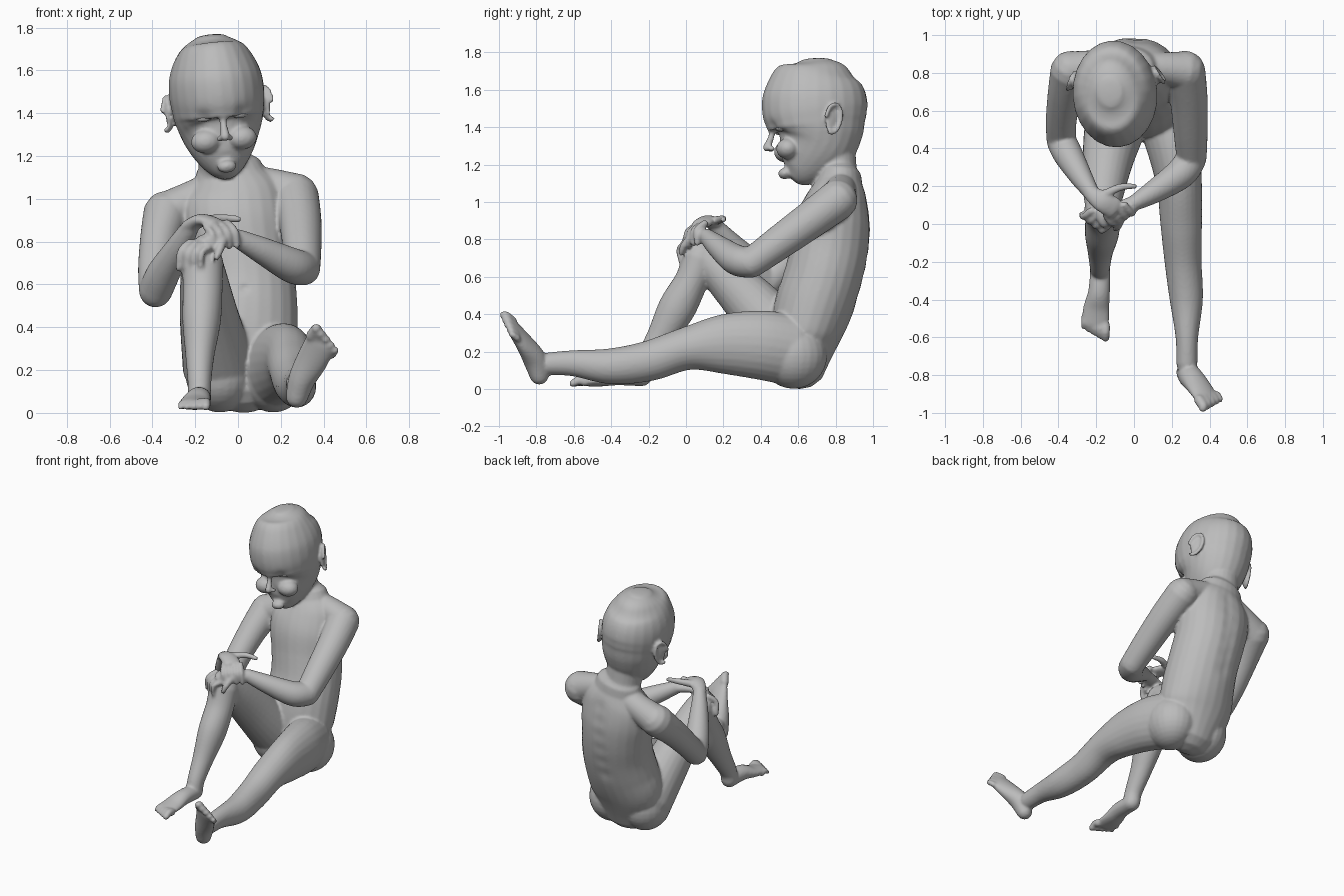
import bpy, bmesh, math
from mathutils import Vector as V, Matrix as M

if "Cube" in bpy.data.objects:
    bpy.data.objects.remove(bpy.data.objects["Cube"])

bm = bmesh.new()
SEG = 24


def lerp(a, b, t):
    return [p + (q - p) * t for p, q in zip(a, b)]


def spline(pts, n=6):
    """Catmull-Rom through rows of x, y, z, radius_a, radius_b."""
    if len(pts) == 2:
        return [lerp(pts[0], pts[1], i / n) for i in range(n + 1)]
    p = [pts[0]] + list(pts) + [pts[-1]]
    out = []
    for k in range(1, len(p) - 2):
        for i in range(n):
            t = i / n
            out.append([.5 * (2 * b + (c - a) * t + (2 * a - 5 * b + 4 * c - d) * t * t
                              + (3 * b - a - 3 * c + d) * t ** 3)
                        for a, b, c, d in zip(*p[k - 1:k + 3])])
    return out + [list(pts[-1])]


def tube(pts, side=(1, 0, 0), m=M(), cap=1.0):
    """Round-ended tube with elliptical sections; radius_a lies along side."""
    rows = spline([tuple(q) + ((q[3],) if len(q) == 4 else ()) for q in pts])
    first, last = V(rows[0][:3]), V(rows[-1][:3])
    t0 = (V(rows[1][:3]) - first).normalized()
    t1 = (last - V(rows[-2][:3])).normalized()
    rings = []

    def add(c, t, a, b):
        u = V(side)
        u = (u - t * u.dot(t)).normalized()
        w = t.cross(u)
        rings.append([bm.verts.new(m @ (c + u * a * math.cos(s) + w * b * math.sin(s)))
                      for s in (2 * math.pi * i / SEG for i in range(SEG))])

    angles = [math.radians(d) for d in (80, 55, 28)]
    for f in angles:
        r = rows[0]
        add(first - t0 * cap * min(r[3:]) * math.sin(f), t0, r[3] * math.cos(f), r[4] * math.cos(f))
    for i, r in enumerate(rows):
        t = V(rows[min(i + 1, len(rows) - 1)][:3]) - V(rows[max(i - 1, 0)][:3])
        add(V(r[:3]), t.normalized(), r[3], r[4])
    for f in reversed(angles):
        r = rows[-1]
        add(last + t1 * cap * min(r[3:]) * math.sin(f), t1, r[3] * math.cos(f), r[4] * math.cos(f))
    for r, q in zip(rings, rings[1:]):
        for i in range(SEG):
            j = (i + 1) % SEG
            bm.faces.new((r[i], r[j], q[j], q[i]))
    bm.faces.new(rings[0][::-1])
    bm.faces.new(rings[-1])


def blob(c, s, m=M(), rot=M()):
    bmesh.ops.create_uvsphere(bm, u_segments=24, v_segments=16, radius=1,
                              matrix=m @ M.Translation(c) @ rot @ M.Diagonal((*s, 1)))


def digits(k0, k1, e0, e1, r0, r1, lift, n):
    """Row of fingers or toes from a knuckle line to a tip line."""
    for i in range(n):
        t = i / (n - 1)
        a, b = V(lerp(k0, k1, t)), V(lerp(e0, e1, t))
        mid = (a + b) / 2 + V(lift)
        r = r0 + (r1 - r0) * t
        tube([(*a, r * 1.1), (*mid, r), (*b, r * .85)], side=(.3, .5, .81))


# torso, neck and shoulders
tube([(.03, .61, .15, .2, .15), (.02, .64, .3, .255, .19), (.03, .685, .45, .25, .21),
      (.03, .735, .6, .24, .21), (.01, .77, .75, .24, .21), (-.01, .79, .9, .25, .2),
      (-.02, .81, 1.02, .23, .165), (-.035, .82, 1.1, .17, .125)])
tube([(-.04, .82, 1.05, .15, .12), (-.06, .8, 1.16, .125, .115), (-.08, .79, 1.3, .12, .115)])
tube([(-.03, .83, 1.08, .09), (.14, .825, 1.06, .085), (.27, .81, 1.015, .105)], side=(0, 1, 0))
tube([(-.05, .83, 1.07, .09), (-.2, .83, 1.0, .09), (-.33, .81, .93, .105)], side=(0, 1, 0))

# buttocks and thighs
for x in (-.085, .165):
    blob((x, .575, .18), (.16, .18, .178))
tube([(-.09, .56, .22, .17), (-.135, .36, .45, .138, .145), (-.16, .18, .63, .11), (-.165, .1, .70, .095)])

# bent shin and foot
tube([(-.165, .08, .70, .098), (-.165, .03, .58, .093, .09), (-.17, -.05, .43, .09, .1),
      (-.178, -.14, .27, .068, .075), (-.18, -.22, .14, .055, .06), (-.18, -.24, .07, .055, .06)])
tube([(-.178, -.235, .065, .053, .05), (-.185, -.36, .07, .058, .05), (-.2, -.45, .05, .07, .036),
      (-.205, -.53, .04, .074, .026)])
digits((-.152, -.54, .04), (-.262, -.49, .033), (-.15, -.605, .03), (-.268, -.545, .027),
       .024, .016, (0, 0, .012), 5)

# straight leg and raised foot
tube([(.165, .56, .21, .15, .19), (.21, .4, .235, .14, .185), (.24, .2, .24, .12, .16),
      (.25, 0, .215, .11, .115), (.26, -.2, .15, .098, .108), (.277, -.4, .122, .088, .096),
      (.28, -.6, .138, .06, .07), (.28, -.74, .135, .056, .06)])
tube([(.275, -.785, .075, .052, .052), (.3, -.81, .16, .064, .062), (.345, -.865, .245, .074, .045),
      (.385, -.925, .325, .075, .028)], side=(.8, 0, -.55))
digits((.345, -.93, .36), (.44, -.9, .27), (.365, -.975, .395), (.452, -.935, .29),
       .026, .016, (.01, -.01, .012), 5)

# arms
tube([(.27, .81, 1.01, .108), (.29, .66, .90, .1), (.3, .48, .77, .09), (.305, .35, .675, .08)])
tube([(.305, .35, .675, .08), (.25, .27, .69, .082), (.12, .18, .755, .064), (0, .11, .815, .044, .042)],
     side=(0, 0, 1))
tube([(-.335, .81, .93, .108), (-.365, .69, .82, .092), (-.385, .55, .68, .082), (-.385, .44, .57, .078)])
tube([(-.385, .44, .57, .078), (-.35, .37, .65, .078), (-.28, .25, .77, .06), (-.225, .165, .865, .042)])

# upper hand resting over the wrist
tube([(-.23, .165, .87, .042, .034), (-.17, .12, .90, .055, .03), (-.105, .085, .885, .058, .026)],
     side=(.6, .8, 0))
digits((-.05, .10, .885), (-.15, .045, .87), (-.005, .06, .78), (-.115, .005, .765),
       .018, .016, (.012, -.022, .015), 4)
tube([(-.15, .16, .9, .024), (-.07, .195, .91, .02), (.005, .2, .905, .014)])

# lower hand draped over the knee
tube([(.0, .11, .815, .042, .036), (-.09, .06, .82, .055, .032), (-.17, .035, .80, .06, .028)],
     side=(-.4, .8, 0))
digits((-.225, .07, .795), (-.135, -.01, .775), (-.278, .05, .675), (-.175, -.025, .675),
       .018, .016, (-.015, -.02, .02), 4)
tube([(-.07, .03, .81, .024), (-.085, -.012, .765, .02), (-.1, -.025, .725, .015)])

# skull and jaw, tilted as one
HC = V((-.095, .69, 1.45))
HM = (M.Translation(HC) @ M.Rotation(math.radians(4), 4, 'Z')
      @ M.Rotation(math.radians(-6), 4, 'Y') @ M.Translation(-HC))
CX = HC.x
skull = [(1.13, .515, .62, .045), (1.16, .492, .70, .09), (1.22, .478, .80, .138), (1.3, .468, .9, .182),
         (1.37, .452, .945, .207), (1.43, .425, .965, .217), (1.5, .406, .972, .223),
         (1.58, .415, .965, .215), (1.66, .455, .93, .183), (1.72, .525, .875, .135), (1.755, .61, .79, .075)]
tube([(CX, (f + b) / 2, z, w, (b - f) / 2) for z, f, b, w in skull], m=HM, cap=.2)

# nose, lips, chin and cheeks
tube([(CX, .462, 1.375, .016), (CX, .448, 1.33, .018), (CX, .43, 1.29, .022)], m=HM)
blob((CX, .475, 1.218), (.052, .02, .011), HM)
blob((CX, .478, 1.198), (.042, .02, .012), HM)
blob((CX, .525, 1.15), (.045, .035, .03), HM)
for s in (-1, 1):
    blob((CX + s * .024, .455, 1.282), (.016, .02, .014), HM)
    blob((CX + s * .085, .535, 1.275), (.07, .06, .055), HM)
    # ears: a thin shell with a raised rim
    turn = M.Rotation(s * math.radians(28), 4, 'Z') @ M.Rotation(math.radians(-10), 4, 'X')
    place = HM @ M.Translation((CX + s * .222, .765, 1.42)) @ turn
    blob((0, 0, 0), (.014, .042, .075), place)
    rim = [(s * .016, .047 * math.cos(a) - .002, .08 * math.sin(a) + .008 * math.cos(a), .0115)
           for a in (math.radians(d) for d in range(-110, 171, 35))]
    tube(rim, m=place)

# fuse every part into one smooth skin
bmesh.ops.recalc_face_normals(bm, faces=bm.faces)
raw = bpy.data.meshes.new("raw")
bm.to_mesh(raw)
bm.free()
body = bpy.data.objects.new("body", raw)
bpy.context.collection.objects.link(body)


def bake():
    """Replace the mesh by its modified result."""
    old = body.data
    new = bpy.data.meshes.new_from_object(body.evaluated_get(bpy.context.evaluated_depsgraph_get()))
    body.modifiers.clear()
    body.data = new
    bpy.data.meshes.remove(old)
    return new


rem = body.modifiers.new("fuse", 'REMESH')
rem.mode, rem.voxel_size = 'VOXEL', .0095
skin = bake()

# keep only the outer shell
sb = bmesh.new()
sb.from_mesh(skin)
stack = [max(sb.verts, key=lambda v: v.co.z)]
seen = set(stack)
while stack:
    for e in stack.pop().link_edges:
        for v in e.verts:
            if v not in seen:
                seen.add(v)
                stack.append(v)
bmesh.ops.delete(sb, geom=[v for v in sb.verts if v not in seen], context='VERTS')
sb.to_mesh(skin)
sb.free()
smo = body.modifiers.new("soften", 'SMOOTH')
smo.factor, smo.iterations = .5, 4
count = 2 * len(skin.polygons)
if count > 200000:
    body.modifiers.new("thin", 'DECIMATE').ratio = 180000 / count
skin = bake()
skin.name = "body"

# soft dents: eye sockets, spine furrow, navel
dents = [(HM @ V((CX + s * .085, .465, 1.39)), .036, V((0, .016, 0))) for s in (-1, 1)]
dents += [(V((0.01, y, z)), .05, V((0, -.008, 0))) for y, z in
          ((.98, 1.0), (.985, .9), (.98, .8), (.965, .7), (.94, .6), (.91, .5))]
dents.append((V((.03, .51, .58)), .02, V((0, .01, 0))))
for v in skin.vertices:
    for c, r, d in dents:
        k = (v.co - c).length_squared / (r * r)
        if k < 6:
            v.co += d * math.exp(-k)

# eyes
eb = bmesh.new()
for s in (-1, 1):
    bmesh.ops.create_uvsphere(eb, u_segments=24, v_segments=12, radius=1,
                              matrix=HM @ M.Translation((CX + s * .086, .499, 1.386))
                              @ M.Rotation(s * .35, 4, 'Z') @ M.Diagonal((.04, .022, .018, 1)))
em = bpy.data.meshes.new("eyes")
eb.to_mesh(em)
eb.free()
eyes = bpy.data.objects.new("eyes", em)
bpy.context.collection.objects.link(eyes)

# materials and shading
grey = bpy.data.materials.new("plain grey")
grey.diffuse_color = (.5, .5, .5, 1)
grey.use_nodes = True
grey.node_tree.nodes["Principled BSDF"].inputs["Base Color"].default_value = grey.diffuse_color
for ob in (body, eyes):
    ob.data.materials.clear()
    ob.data.materials.append(grey)
    ob.data.polygons.foreach_set("use_smooth", [True] * len(ob.data.polygons))
